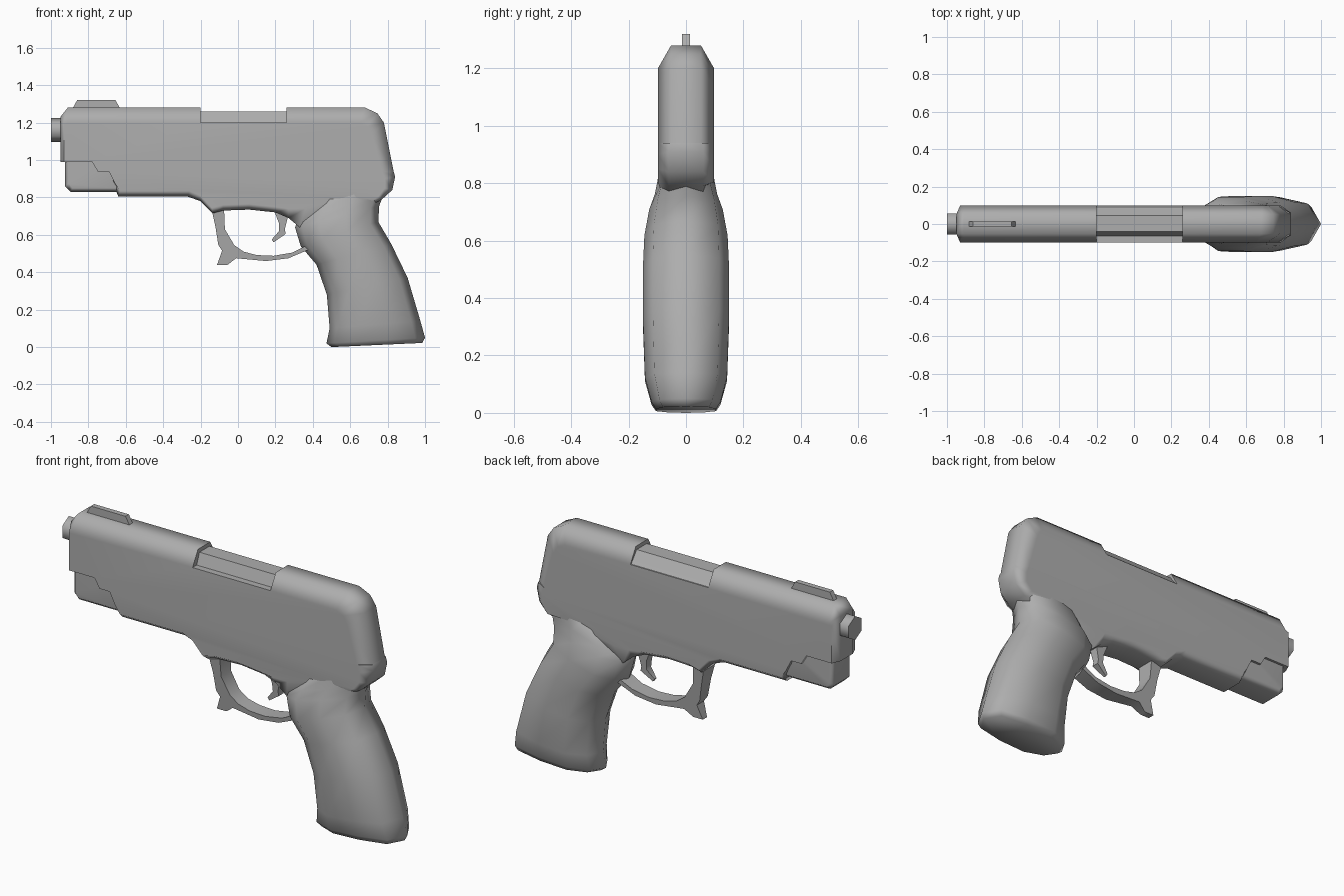
import bpy, bmesh
from math import sin, cos, pi

# Dark grey finish shared by all parts
steel = bpy.data.materials.new("dark_grey")
steel.diffuse_color = (.42, .42, .42, 1)


def loft(name, rings, smooth=65):
    """Skin a list of equal-length rings and cap both ends."""
    bm = bmesh.new()
    rows = [[bm.verts.new(p) for p in ring] for ring in rings]
    n = len(rows[0])
    for a, b in zip(rows, rows[1:]):
        for i in range(n):
            j = (i + 1) % n
            bm.faces.new((a[i], a[j], b[j], b[i]))
    bm.faces.new(rows[0])
    bm.faces.new(rows[-1])
    bmesh.ops.remove_doubles(bm, verts=bm.verts, dist=1e-5)
    bmesh.ops.recalc_face_normals(bm, faces=bm.faces)
    me = bpy.data.meshes.new(name)
    bm.to_mesh(me)
    bm.free()
    me.materials.append(steel)
    ob = bpy.data.objects.new(name, me)
    bpy.context.collection.objects.link(ob)
    if smooth:
        bpy.ops.object.select_all(action='DESELECT')
        ob.select_set(True)
        bpy.context.view_layer.objects.active = ob
        bpy.ops.object.shade_smooth_by_angle(angle=smooth * pi / 180)
    return ob


def plate(name, pts, smooth=0):
    """Side profile (x, z, half width), mirrored in y."""
    return loft(name, [[(x, s * h, z) for x, z, h in pts] for s in (-1, 1)], smooth)


def bevelled_plate(name, pts, edge, half):
    """Points (x, z, inner x, inner z): outline at y=edge, inset outline at y=half."""
    outer = lambda y: [(p[0], y, p[1]) for p in pts]
    inner = lambda y: [(p[2], y, p[3]) for p in pts]
    ob = loft(name, [inner(-half), outer(-edge), outer(edge), inner(half)])
    # Keep the large sides flat while the bevels read as rounded
    mod = ob.modifiers.new("flat_sides", 'WEIGHTED_NORMAL')
    mod.keep_sharp = True
    return ob


# Slide with the port notch in its top
bevelled_plate("slide", [
    (-.95, .99, -.93, .99), (-.95, 1.23, -.93, 1.19), (-.91, 1.28, -.91, 1.2),
    (-.2, 1.28, -.2, 1.2), (-.2, 1.2, -.2, 1.2), (.26, 1.2, .26, 1.2),
    (.26, 1.28, .26, 1.2), (.68, 1.28, .65, 1.2), (.745, 1.25, .69, 1.18),
    (.78, 1.2, .715, 1.14), (.832, .94, .77, .94), (-.75, .94, -.75, .94),
    (-.78, .99, -.78, .99)], .052, .098)

# Lower frame
bevelled_plate("frame", [
    (.832, .94, .77, .94), (.84, .91, .785, .90), (.825, .84, .785, .85),
    (.77, .79, .75, .805), (.6, .7, .6, .8), (.33, .64, .36, .74),
    (.27, .69, .27, .74), (.2, .72, .2, .75), (.06, .735, .06, .765),
    (-.08, .73, -.08, .76), (-.135, .715, -.14, .745), (-.2, .78, -.2, .81),
    (-.27, .805, -.26, .835), (-.64, .805, -.63, .835), (-.67, .88, -.66, .88),
    (-.69, .94, -.69, .94)], .06, .098)

# Block under the front of the slide
bevelled_plate("front_lug", [
    (-.925, 1.0, -.905, 1.0), (-.925, .86, -.905, .875), (-.895, .83, -.885, .85),
    (-.65, .83, -.65, .85), (-.65, 1.0, -.65, 1.0)], .06, .085)

# Port block, asymmetric section run along x
port = [(-.068, 1.18), (-.063, 1.2), (-.04, 1.26), (.045, 1.26),
        (.08, 1.215), (.092, 1.2), (.092, 1.18)]
loft("port_block", [[(x, y, z) for y, z in port] for x in (-.2, .26)], 0)

# Hexagonal muzzle
loft("muzzle", [[(x, .064 * sin(i * pi / 3), 1.16 + .064 * cos(i * pi / 3))
                 for i in range(6)] for x in (-1, -.9)])

# Sight blade
plate("front_sight", [(-.885, 1.275, .014), (-.86, 1.32, .014),
                      (-.655, 1.32, .014), (-.63, 1.275, .014)])

# Trigger guard, narrowing at its front foot
plate("trigger_guard", [
    (-.14, .73, .05), (-.12, .64, .04), (-.105, .545, .035), (-.085, .515, .03),
    (-.112, .44, .018), (-.055, .44, .018), (-.01, .475, .03), (.15, .46, .04),
    (.27, .475, .042), (.4, .53, .045), (.4, .56, .045), (.35, .535, .045),
    (.29, .505, .042), (.19, .488, .042), (.1, .492, .042), (.03, .51, .04),
    (-.02, .545, .04), (-.07, .63, .042), (-.075, .75, .05)], 50)

# Trigger, tapering to its tip
plate("trigger", [
    (.185, .75, .028), (.218, .665, .024), (.22, .62, .02), (.18, .575, .008),
    (.19, .56, .008), (.255, .605, .02), (.25, .63, .02), (.275, .73, .028)], 50)

# Grip: (front x, front z, rear x, rear z, half width) from top to bottom
half = [(0, 0), (.08, .6), (.28, 1), (.6, 1), (.9, .77), (1, 0)]
section = half + [(t, -w) for t, w in half[-2:0:-1]]
stations = [
    (.42, .84, .79, .87, .09), (.32, .68, .78, .82, .108),
    (.305, .64, .755, .755, .128), (.335, .54, .75, .67, .145),
    (.42, .44, .82, .55, .15), (.475, .28, .907, .37, .15),
    (.49, .1, .975, .14, .143), (.473, .02, 1.0, .05, .12),
    (.5, 0, .985, .022, .105)]
loft("grip", [[(fx + (rx - fx) * t, w * h, fz + (rz - fz) * t) for t, w in section]
              for fx, fz, rx, rz, h in stations], 72)
